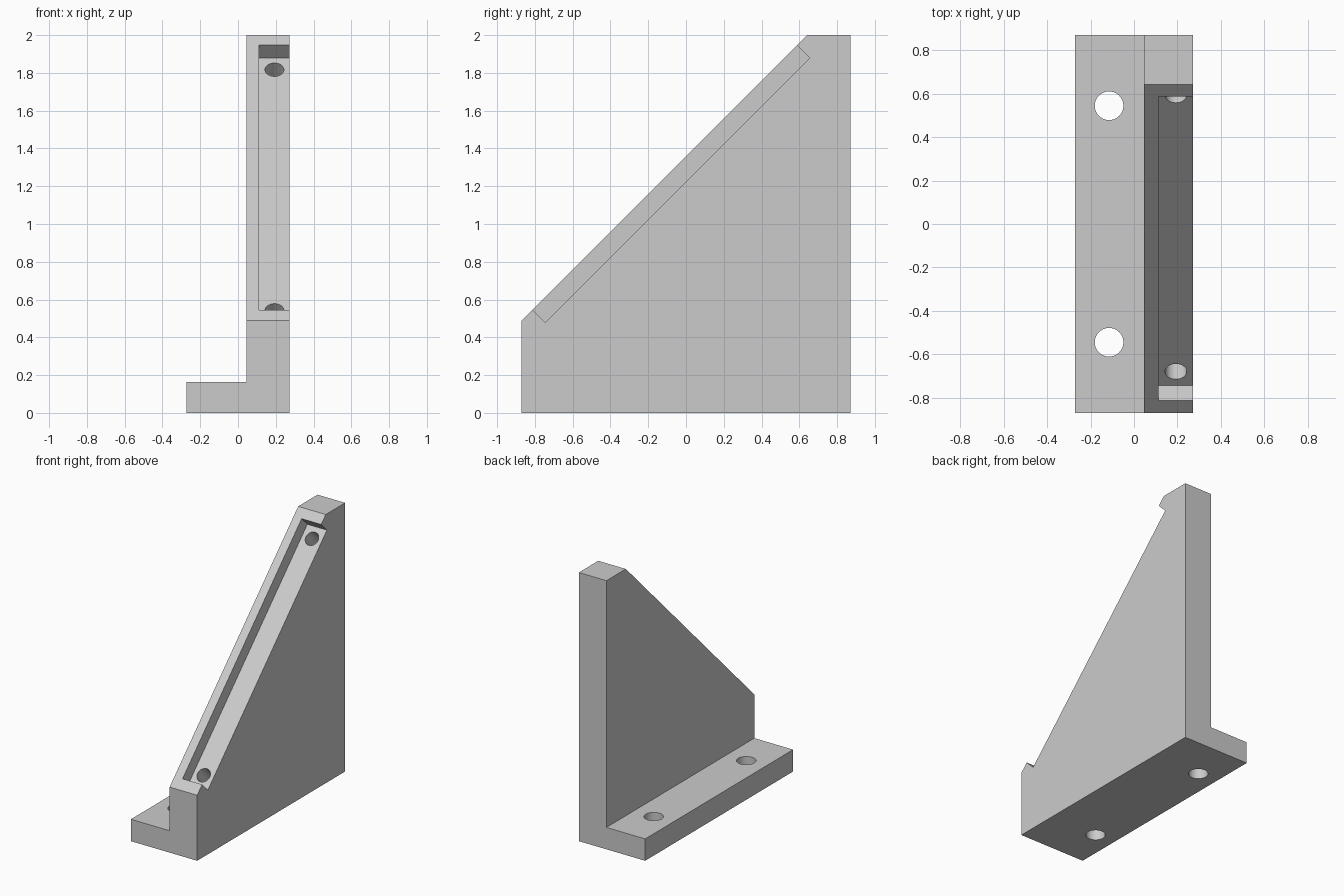
import bpy, bmesh, math
from mathutils import Vector

cube = bpy.data.objects.get("Cube")
if cube:
    bpy.data.objects.remove(cube, do_unlink=True)

grey = bpy.data.materials.new("light_grey")
grey.use_nodes = True
grey.diffuse_color = (0.6, 0.6, 0.6, 1)
grey.node_tree.nodes["Principled BSDF"].inputs["Base Color"].default_value = (0.6, 0.6, 0.6, 1)


def prism(name, points, offset):
    """Extrude a flat outline of 3D points along an offset."""
    bm = bmesh.new()
    face = bm.faces.new([bm.verts.new(p) for p in points])
    result = bmesh.ops.extrude_face_region(bm, geom=[face])
    moved = [v for v in result["geom"] if isinstance(v, bmesh.types.BMVert)]
    bmesh.ops.translate(bm, verts=moved, vec=offset)
    bmesh.ops.recalc_face_normals(bm, faces=bm.faces)
    mesh = bpy.data.meshes.new(name)
    bm.to_mesh(mesh)
    bm.free()
    mesh.materials.append(grey)
    obj = bpy.data.objects.new(name, mesh)
    bpy.context.collection.objects.link(obj)
    return obj


def drill(name, start, end, radius):
    """Round cutter running from start to end."""
    axis = Vector(end) - Vector(start)
    bpy.ops.mesh.primitive_cylinder_add(
        vertices=48, radius=radius, depth=axis.length,
        location=(Vector(start) + Vector(end)) / 2,
        rotation=axis.to_track_quat("Z", "Y").to_euler())
    obj = bpy.context.object
    obj.name = name
    obj.data.materials.append(grey)
    return obj


def side_prism(name, outline, x0, x1):
    return prism(name, [(x0, y, z) for y, z in outline], (x1 - x0, 0, 0))


# L-shaped bracket body, run from front to back
WIDE, WALL, LONG = 0.273, 0.046, 0.87
section = [(-WIDE, 0), (WIDE, 0), (WIDE, 2), (WALL, 2), (WALL, 0.163), (-WIDE, 0.163)]
bracket = prism("bracket", [(x, -LONG, z) for x, z in section], (0, 2 * LONG, 0))

# Sloping front edge of the wall
cutters = [side_prism("slope_cutter", [(-1, 0.358), (0.76, 2.118), (-1, 2.118)], -0.5, 0.5)]

# Slot along the slope, open on the outer side
cutters.append(side_prism(
    "slot_cutter",
    [(-0.913, 0.646), (-0.745, 0.478), (0.656, 1.879), (0.488, 2.047)], 0.112, 0.4))

# Blind holes square to the slot floor
for y in (-0.68, 0.594):
    z = y + 1.223
    cutters.append(drill("slot_hole_cutter", (0.193, y - 0.05, z + 0.05),
                         (0.193, y + 0.18, z - 0.18), 0.05))

# Through holes in the foot
for y in (-0.545, 0.545):
    cutters.append(drill("foot_hole_cutter", (-0.115, y, -0.1), (-0.115, y, 0.3), 0.066))

bpy.ops.object.select_all(action="DESELECT")
bpy.context.view_layer.objects.active = bracket
bracket.select_set(True)
for cutter in cutters:
    mod = bracket.modifiers.new("cut", "BOOLEAN")
    mod.operation = "DIFFERENCE"
    mod.solver = "EXACT"
    mod.object = cutter
    bpy.ops.object.modifier_apply(modifier=mod.name)
    bpy.data.objects.remove(cutter, do_unlink=True)

bpy.ops.object.shade_smooth_by_angle(angle=math.radians(30))
